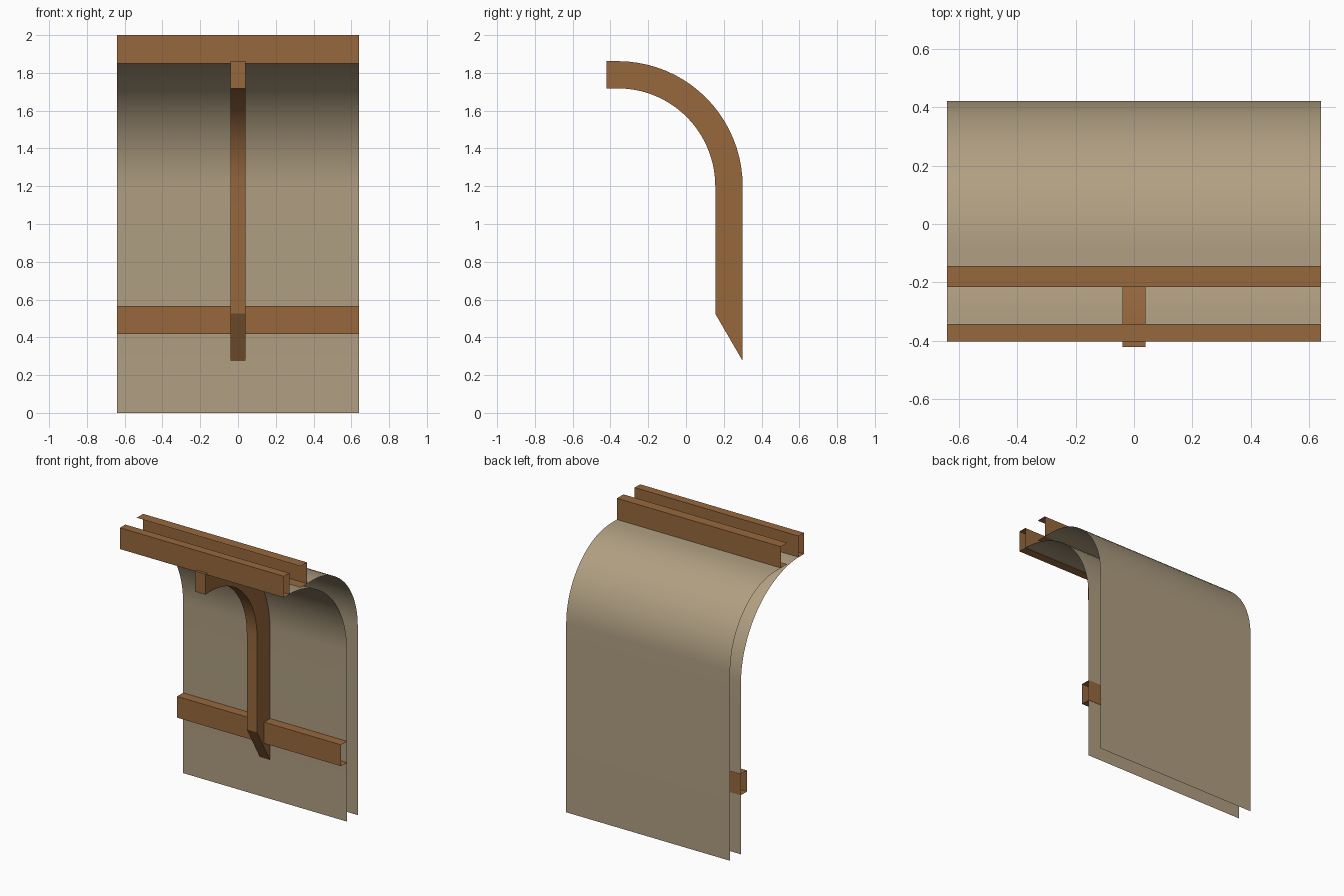
import bpy, bmesh, math

if "Cube" in bpy.data.objects:
    bpy.data.objects.remove(bpy.data.objects["Cube"])

def material(name, color):
    m = bpy.data.materials.new(name)
    m.diffuse_color = (*color, 1)
    m.use_nodes = True
    m.node_tree.nodes["Principled BSDF"].inputs["Base Color"].default_value = m.diffuse_color
    return m

BROWN = material("brown_wood", (0.312, 0.140, 0.048))
TAN = material("tan_sheet", (0.434, 0.347, 0.223))
HALF = 0.64   # half length of the sheets and rails

def extrude(name, profile, half, mat, closed=False, caps=False, smooth=False):
    """Extrude a (y, z) profile along x, from -half to half."""
    bm = bmesh.new()
    left = [bm.verts.new((-half, y, z)) for y, z in profile]
    right = [bm.verts.new((half, y, z)) for y, z in profile]
    n = len(profile)
    for i in range(n if closed else n - 1):
        j = (i + 1) % n
        bm.faces.new((left[i], left[j], right[j], right[i]))
    if caps:
        bm.faces.new(left)
        bm.faces.new(right[::-1])
    bmesh.ops.recalc_face_normals(bm, faces=bm.faces)
    mesh = bpy.data.meshes.new(name)
    bm.to_mesh(mesh)
    bm.free()
    mesh.materials.append(mat)
    obj = bpy.data.objects.new(name, mesh)
    bpy.context.collection.objects.link(obj)
    if smooth:
        bpy.ops.object.select_all(action='DESELECT')
        obj.select_set(True)
        bpy.context.view_layer.objects.active = obj
        bpy.ops.object.shade_smooth_by_angle(angle=math.radians(30))
    return obj

def arc(cy, cz, ry, rz, end=90.0, steps=20):
    """Quarter arc from the back (0 degrees) up to the top."""
    angles = [math.radians(end * i / steps) for i in range(steps + 1)]
    return [(cy + ry * math.cos(a), cz + rz * math.sin(a)) for a in angles]

def box(y0, y1, z0, z1):
    return [(y0, z0), (y1, z0), (y1, z1), (y0, z1)]

# Two thin curved sheets: the inner follows the bracket, the outer has a tighter bend
inner = arc(-0.36, 1.2, 0.662, 0.652, 88.3)
extrude("inner_sheet", [(0.302, 0)] + inner, HALF, TAN, smooth=True)
outer = arc(-0.08, 1.33, 0.502, 0.52)
extrude("outer_sheet", [(0.422, 0)] + outer + [(-0.145, 1.85)], HALF, TAN, smooth=True)

# Curved central bracket with a slanted foot
outside = arc(-0.36, 1.2, 0.66, 0.662)
inside = arc(-0.36, 1.2, 0.515, 0.518)
bracket = ([(0.30, 0.275)] + outside + [(-0.422, 1.862), (-0.422, 1.718)]
           + inside[::-1] + [(0.155, 0.525)])
extrude("bracket", bracket, 0.04, BROWN, closed=True, caps=True, smooth=True)

# Hollow rails with open ends
extrude("front_top_rail", box(-0.402, -0.342, 1.85, 2.0), HALF, BROWN, closed=True)
extrude("lower_rail", box(0.235, 0.304, 0.417, 0.567), HALF, BROWN, closed=True)

# Rear top rail is a channel open towards the front
extrude("rear_top_rail", [(-0.216, 1.85), (-0.144, 1.85), (-0.144, 2.0), (-0.216, 2.0)],
        HALF, BROWN)
